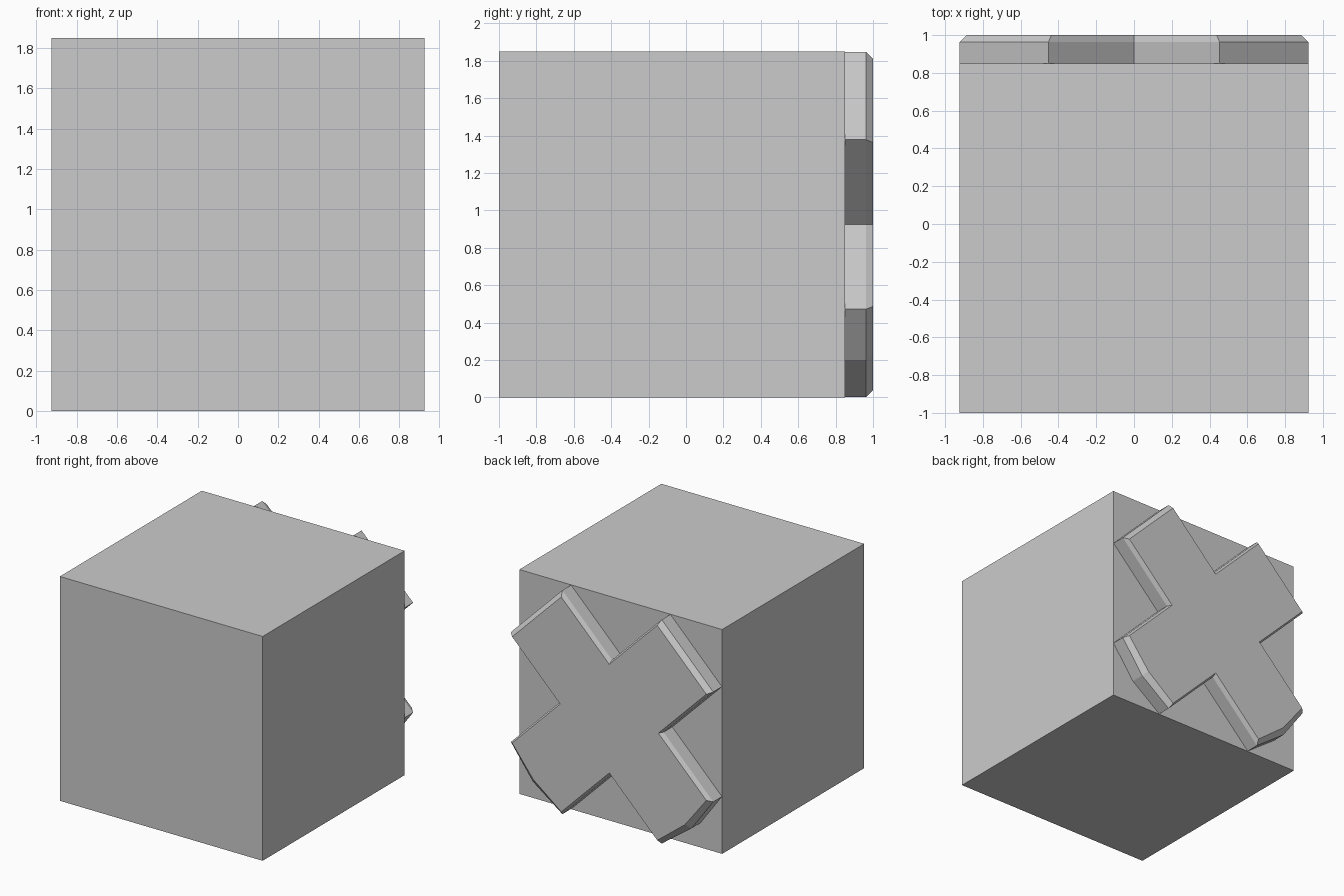
import bpy, bmesh

if "Cube" in bpy.data.objects:
    bpy.data.objects.remove(bpy.data.objects["Cube"])

CZ = 0.925  # centre height of block and cross


def make_object(name, bm):
    bmesh.ops.recalc_face_normals(bm, faces=bm.faces)
    mesh = bpy.data.meshes.new(name)
    bm.to_mesh(mesh)
    bm.free()
    obj = bpy.data.objects.new(name, mesh)
    bpy.context.collection.objects.link(obj)
    return obj


def cross_outline(notch, far, near, bulge):
    """Diagonal cross; the two lower arms have a bowed end."""
    pts = []
    for sx, sz in ((1, 1), (-1, 1), (-1, -1), (1, -1)):
        arm = [(far, near), (near, far)]
        if sz < 0:
            arm.insert(1, (bulge, bulge))
        if sx * sz < 0:
            arm.reverse()
        pts += [(sx * x, sz * z) for x, z in arm]
        # notch that follows this arm, counter-clockwise
        pts.append({(1, 1): (0, notch), (-1, 1): (-notch, 0),
                    (-1, -1): (0, -notch), (1, -1): (notch, 0)}[(sx, sz)])
    return pts


# main cube block
bm = bmesh.new()
bmesh.ops.create_cube(bm, size=1.85)
bmesh.ops.translate(bm, vec=(0, -0.075, CZ), verts=bm.verts)
make_object("block", bm)

# raised diagonal cross on the back, chamfered at its outer rim
outer = cross_outline(0.47, 0.923, 0.453, 0.725)
inner = cross_outline(0.448, 0.886, 0.438, 0.69)
bm = bmesh.new()
rings = [[bm.verts.new((x, y, z + CZ)) for x, z in pts]
         for pts, y in ((outer, 0.84), (outer, 0.963), (inner, 1.0))]
n = len(outer)
for a, b in zip(rings, rings[1:]):
    for i in range(n):
        j = (i + 1) % n
        bm.faces.new((a[i], a[j], b[j], b[i]))
bm.faces.new(rings[0])
bm.faces.new(rings[-1])
make_object("back_cross", bm)
